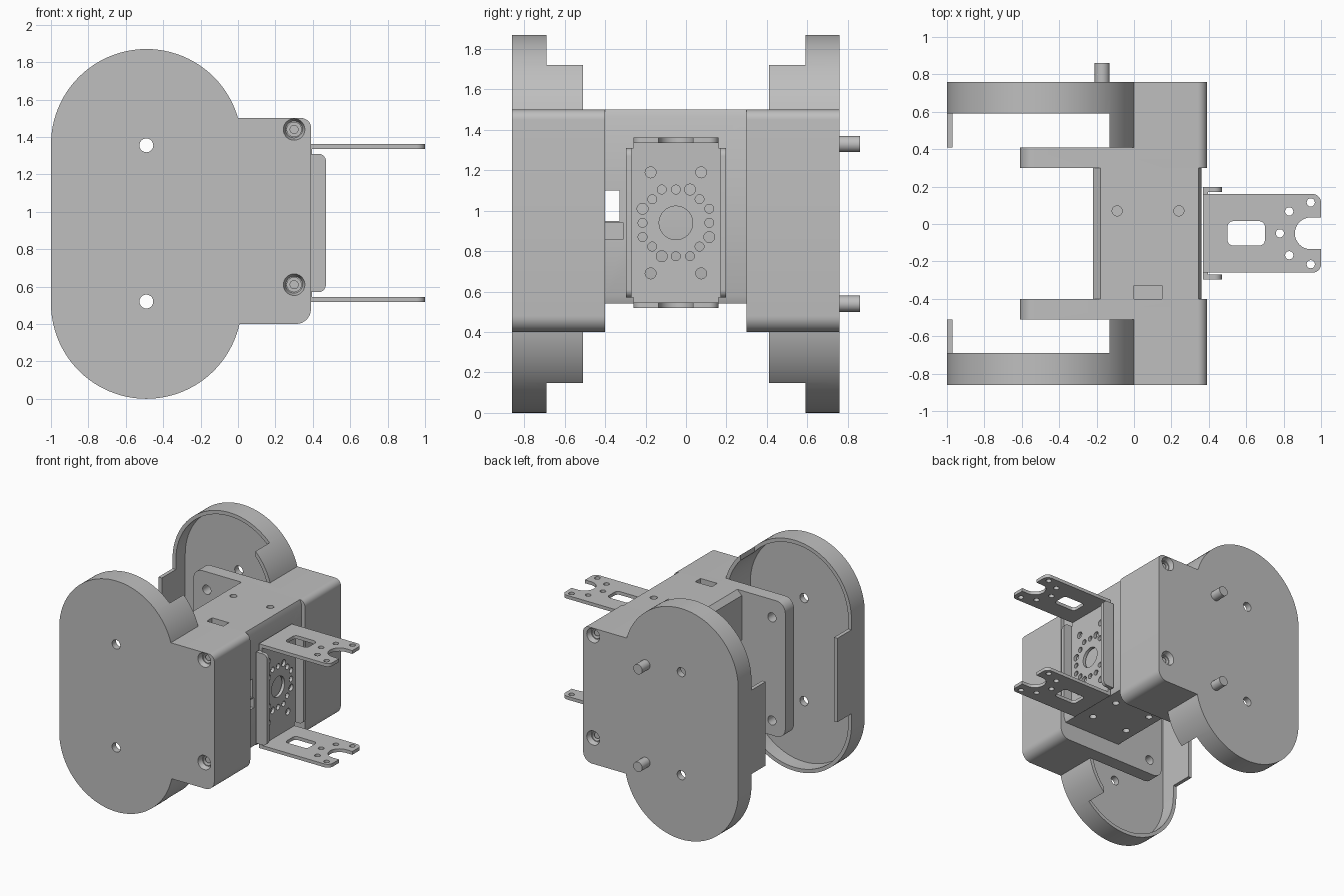
import bpy, bmesh
from math import pi, cos, sin, radians
from mathutils import Matrix

cube = bpy.data.objects.get("Cube")
if cube:
    bpy.data.objects.remove(cube, do_unlink=True)

GREY = (0.52, 0.52, 0.52, 1)
metal = bpy.data.materials.new("plain_grey")
metal.diffuse_color = GREY
metal.use_nodes = True
metal.node_tree.nodes["Principled BSDF"].inputs["Base Color"].default_value = GREY


def rounded(a0, a1, b0, b1, radii):
    """Rounded rectangle outline; radii run from the upper right, anticlockwise."""
    if not isinstance(radii, tuple):
        radii = (radii,) * 4
    corners = ((a1, b1, -1, -1), (a0, b1, 1, -1), (a0, b0, 1, 1), (a1, b0, -1, 1))
    pts = []
    for i, ((a, b, da, db), r) in enumerate(zip(corners, radii)):
        n = 0 if r == 0 else (24 if r > 0.3 else 8)
        for k in range(n + 1):
            t = (i + k / max(n, 1)) * pi / 2
            pts.append((a + da * r + r * cos(t) * (n > 0), b + db * r + r * sin(t) * (n > 0)))
    return pts


def circle(a, b, r, n=28):
    return [(a + r * cos(2 * pi * k / n), b + r * sin(2 * pi * k / n)) for k in range(n)]


def place(axis, a, b, h):
    return {"x": (h, a, b), "y": (a, h, b), "z": (a, b, h)}[axis]


def prism(name, axis, outline, lo, hi, end=None):
    """Extrude an outline along an axis; a second outline gives a taper."""
    bm = bmesh.new()
    low = [bm.verts.new(place(axis, a, b, lo)) for a, b in outline]
    top = [bm.verts.new(place(axis, a, b, hi)) for a, b in (end or outline)]
    n = len(low)
    bm.faces.new(low)
    bm.faces.new(top)
    for i in range(n):
        j = (i + 1) % n
        bm.faces.new((low[i], low[j], top[j], top[i]))
    bmesh.ops.recalc_face_normals(bm, faces=bm.faces)
    mesh = bpy.data.meshes.new(name)
    bm.to_mesh(mesh)
    bm.free()
    mesh.materials.append(metal)
    obj = bpy.data.objects.new(name, mesh)
    bpy.context.scene.collection.objects.link(obj)
    return obj


def box(name, x0, x1, y0, y1, z0, z1):
    return prism(name, "z", rounded(x0, x1, y0, y1, 0), z0, z1)


def combine(obj, others, operation="DIFFERENCE"):
    """Apply exact booleans and remove the helper objects."""
    for other in others:
        mod = obj.modifiers.new("boolean", "BOOLEAN")
        mod.operation, mod.solver, mod.object = operation, "EXACT", other
    graph = bpy.context.evaluated_depsgraph_get()
    graph.update()
    mesh = bpy.data.meshes.new_from_object(obj.evaluated_get(graph))
    obj.modifiers.clear()
    obj.data = mesh
    for other in others:
        bpy.data.objects.remove(other, do_unlink=True)


def mirrored(obj, name, matrix):
    copy = bpy.data.objects.new(name, obj.data.copy())
    copy.data.transform(matrix)
    copy.data.flip_normals()
    bpy.context.scene.collection.objects.link(copy)
    return copy


MID_Y, MID_Z = -0.05, 0.94
flip_y = Matrix.Translation((0, 2 * MID_Y, 0)) @ Matrix.Scale(-1, 4, (0, 1, 0))
flip_z = Matrix.Translation((0, 0, 2 * MID_Z)) @ Matrix.Scale(-1, 4, (0, 0, 1))

# Side housing: open round-ended cup joined to a block and inner plate
housing = prism("front_housing", "y", rounded(-1, 0.02, 0, 1.87, 0.51), -0.86, -0.51)
block = prism("block", "y", rounded(-0.61, 0.39, 0.4, 1.5, (0.05, 0.08, 0.08, 0.08)), -0.86, -0.4)
combine(housing, [block], "UNION")
combine(housing, [prism("cavity", "y", rounded(-0.97, -0.01, 0.03, 1.84, 0.479), -0.81, -0.51)])
combine(housing, [box("lower_trim", -1.1, -0.13, -0.69, -0.51, -0.1, 0.6),
                  box("upper_trim", -1.1, -0.13, -0.69, -0.51, 1.28, 2)])
# Axle holes and countersunk screw recesses
cutters = [prism("axle_hole", "y", circle(-0.49, z, 0.037), -1, -0.3) for z in (0.52, 1.355)]
for z in (0.61, 1.44):
    cutters.append(prism("sink", "y", circle(0.3, z, 0.061), -0.87, -0.82, circle(0.3, z, 0.045)))
    cutters.append(prism("bore", "y", circle(0.3, z, 0.038), -0.83, -0.76))
combine(housing, cutters)
mirrored(housing, "back_housing", flip_y)

# Screw heads in the recesses
for i, z in enumerate((0.61, 1.44)):
    screw = prism("front_screw_%d" % i, "y", circle(0.3, z, 0.024), -0.81, -0.75)
    mirrored(screw, "back_screw_%d" % i, flip_y)

# Pins on the back housing
for name, z in (("lower_pin", 0.54), ("upper_pin", 1.33)):
    prism(name, "y", circle(-0.17, z, 0.04), 0.74, 0.86)

# Motor body with chamfered edges, screw holes and cable slots
profile = [(-0.22, 0.58), (-0.18, 0.54), (0.345, 0.54), (0.36, 0.58),
           (0.36, 1.46), (0.345, 1.5), (-0.18, 1.5), (-0.22, 1.46)]
body = prism("motor_body", "y", profile, -0.4, 0.3)
cutters = [box("cable_slot", -0.5, 0.5, -0.5, -0.33, 0.95, 1.1),
           box("plug_recess", 0.25, 0.5, -0.5, -0.31, 0.86, 0.94),
           box("top_notch", 0, 0.15, -0.5, -0.33, 1.45, 1.6)]
for x in (-0.09, 0.24):
    cutters.append(prism("top_hole", "z", circle(x, 0.07, 0.027), 1.44, 1.6))
    for y in (-0.2, 0.07):
        cutters.append(prism("bottom_hole", "z", circle(x, y, 0.027), 0.4, 0.6))
combine(body, cutters)

# Bracket base plate with a ring of holes round the hub opening
base = prism("bracket_base", "x", rounded(-0.295, 0.195, 0.57, 1.31, 0), 0.37, 0.395)
combine(base, [prism("tall", "x", rounded(-0.26, 0.16, 0.52, 1.36, 0), 0.37, 0.395)], "UNION")
ring = [(0, 0.165), (0.07, 0.165), (0.117, 0.117), (0.165, 0.07)]
cutters = [prism("hub", "x", circle(MID_Y, MID_Z, 0.083, 40), 0.3, 0.5)]
for turn in range(4):
    for i, (a, b) in enumerate(ring):
        for _ in range(turn):
            a, b = b, -a
        r = 0.027 if i == 1 else 0.022
        cutters.append(prism("hole", "x", circle(MID_Y + a, MID_Z + b, r, 20), 0.3, 0.5))
for dy in (-0.125, 0.125):
    for dz in (-0.25, 0.25):
        cutters.append(prism("hole", "x", circle(MID_Y + dy, MID_Z + dz, 0.027, 20), 0.3, 0.5))
combine(base, cutters)

# Stiffening flanges on the bracket sides
flange = prism("bracket_front_flange", "y", rounded(0.37, 0.47, 0.57, 1.31, (0.04, 0, 0, 0.04)),
               -0.297, -0.27)
mirrored(flange, "bracket_back_flange", flip_y)

# Forked bracket arms
arm = prism("bracket_upper_arm", "z", rounded(0.37, 1, -0.26, 0.16, (0.045, 0, 0, 0.045)),
            1.335, 1.362)
cutters = [prism("window", "z", rounded(0.5, 0.7, -0.115, 0.015, 0.03), 1.2, 1.5),
           prism("fork", "z", rounded(0.86, 1.2, -0.135, 0.035, 0.0849), 1.2, 1.5)]
for x, dy in ((0.78, 0), (0.83, 0.117), (0.83, -0.117), (0.945, 0.165), (0.945, -0.165)):
    cutters.append(prism("hole", "z", circle(x, MID_Y + dy, 0.022, 20), 1.2, 1.5))
combine(arm, cutters)
mirrored(arm, "bracket_lower_arm", flip_z)

# Smooth the round surfaces, keep the edges sharp
for obj in bpy.context.scene.objects:
    if obj.type == "MESH":
        obj.data.polygons.foreach_set("use_smooth", [True] * len(obj.data.polygons))
        obj.data.set_sharp_from_angle(angle=radians(30))
